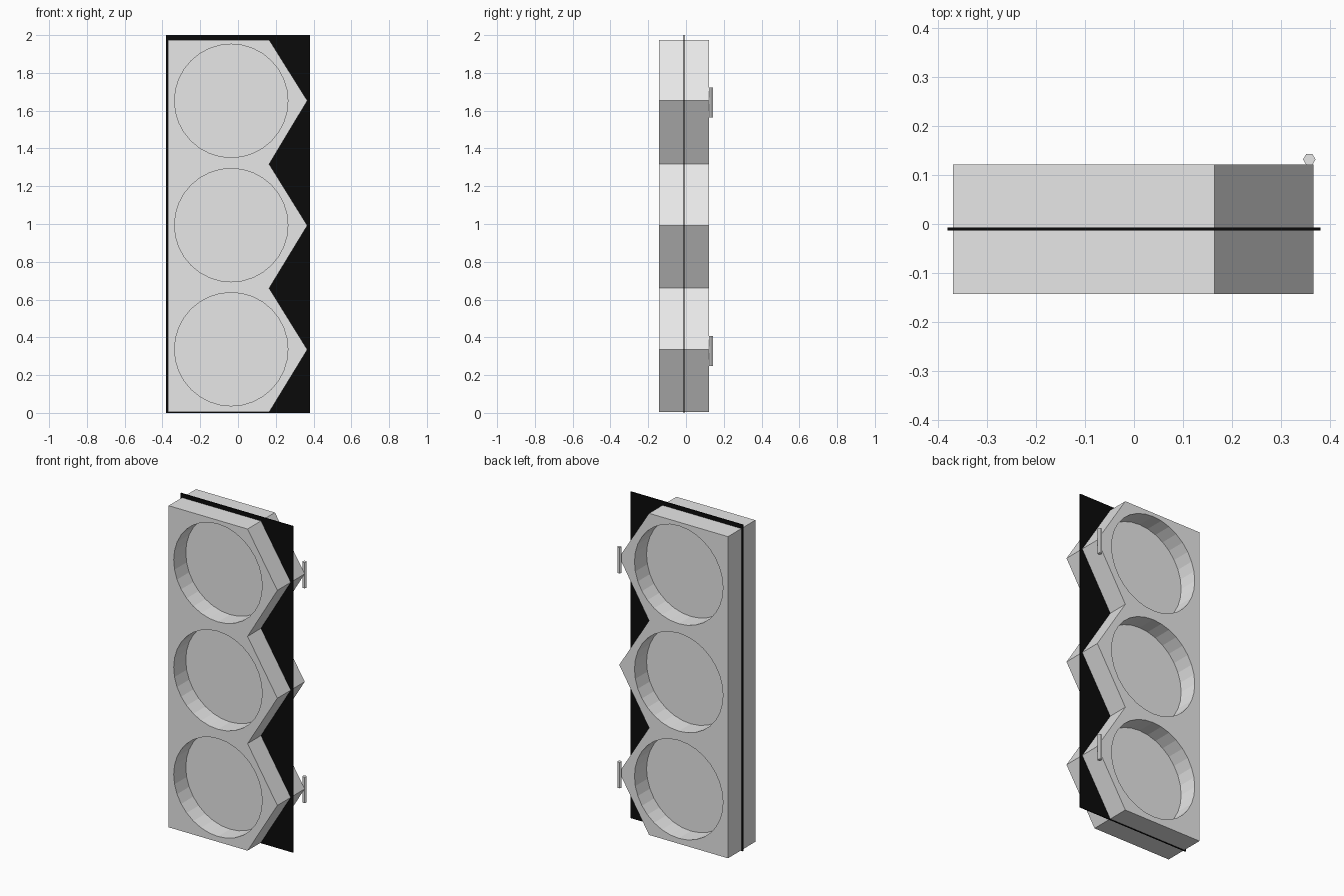
import bpy, bmesh, math
from mathutils import Matrix

if "Cube" in bpy.data.objects:
    bpy.data.objects.remove(bpy.data.objects["Cube"])

MID_Y = -0.0105            # plane of the thin dark panel
DEPTH = 0.1325             # thickness of each slab, outward from the panel
POCKET = 0.117             # depth of the round pockets
CENTRES = (0.337, 0.994, 1.652)


def material(name, rgb):
    m = bpy.data.materials.new(name)
    m.diffuse_color = (*rgb, 1)
    m.use_nodes = True
    m.node_tree.nodes["Principled BSDF"].inputs["Base Color"].default_value = m.diffuse_color
    return m


grey = material("light_grey", (0.8, 0.8, 0.8))
black = material("black", (0.003, 0.003, 0.003))


def make(name, bm, mat):
    bmesh.ops.recalc_face_normals(bm, faces=bm.faces)
    me = bpy.data.meshes.new(name)
    bm.to_mesh(me)
    bm.free()
    me.materials.append(mat)
    ob = bpy.data.objects.new(name, me)
    bpy.context.collection.objects.link(ob)
    return ob


def cylinder(bm, sides, radius, length, matrix):
    bmesh.ops.create_cone(bm, cap_ends=True, segments=sides, radius1=radius,
                          radius2=radius, depth=length, matrix=matrix)


# zigzag-edged outline shared by both slabs
outline = [(-0.37, 1.975), (-0.37, 0.004), (0.165, 0.004), (0.367, 0.335),
           (0.165, 0.66), (0.367, 0.992), (0.165, 1.317), (0.367, 1.653),
           (0.165, 1.975)]


def slab(name, side):
    outer = MID_Y + side * DEPTH
    bm = bmesh.new()
    face = bm.faces.new([bm.verts.new((x, MID_Y, z)) for x, z in outline])
    ext = bmesh.ops.extrude_face_region(bm, geom=[face], use_keep_orig=True)
    for v in ext["geom"]:
        if isinstance(v, bmesh.types.BMVert):
            v.co.y = outer
    ob = make(name, bm, grey)

    # round pockets cut into the outer face
    bm = bmesh.new()
    for z in CENTRES:
        cylinder(bm, 32, 0.3, POCKET * 2, Matrix.Translation((-0.036, outer, z))
                 @ Matrix.Rotation(math.pi / 2, 4, 'X'))
    cutter = make("pocket_cutter", bm, grey)
    cutter.hide_render = True
    mod = ob.modifiers.new("pockets", 'BOOLEAN')
    mod.operation = 'DIFFERENCE'
    mod.solver = 'EXACT'
    mod.object = cutter
    bpy.context.view_layer.objects.active = ob
    bpy.ops.object.modifier_apply(modifier=mod.name)
    bpy.data.objects.remove(cutter)


slab("front_slab", -1)
slab("back_slab", 1)

# thin dark centre panel
bm = bmesh.new()
bmesh.ops.create_cube(bm, size=1, matrix=Matrix.Translation((0, MID_Y, 1))
                      @ Matrix.Diagonal((0.762, 0.006, 2, 1)))
make("centre_panel", bm, black)

# hexagonal hinge pins behind the top and bottom points
for name, z in (("upper_hinge_pin", 1.643), ("lower_hinge_pin", 0.327)):
    bm = bmesh.new()
    cylinder(bm, 6, 0.0128, 0.158, Matrix.Translation((0.3585, 0.132, z)))
    bmesh.ops.rotate(bm, verts=bm.verts, cent=(0.3585, 0.132, z),
                     matrix=Matrix.Rotation(math.pi / 2, 3, 'Z'))
    make(name, bm, grey)
